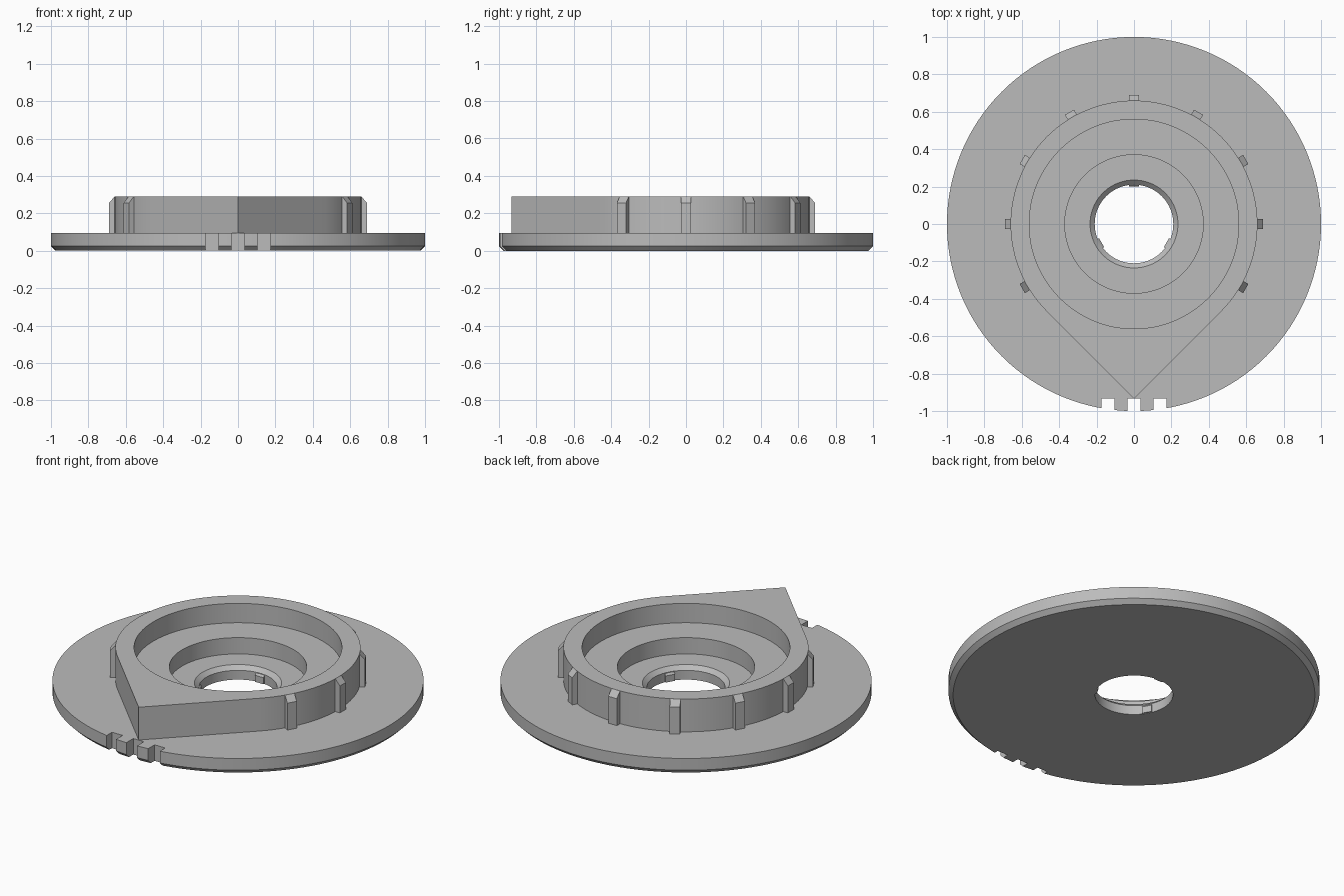
import bpy
import bmesh
from math import cos, sin, radians, pi, tau

SEGMENTS = 128
RING_R = 0.66

cube = bpy.data.objects.get("Cube")
if cube:
    bpy.data.objects.remove(cube, do_unlink=True)

grey = bpy.data.materials.new("light_grey")
grey.use_nodes = True
colour = (0.5, 0.5, 0.5, 1)
grey.diffuse_color = colour
grey.node_tree.nodes["Principled BSDF"].inputs["Base Color"].default_value = colour


def make_object(name, bm):
    bmesh.ops.recalc_face_normals(bm, faces=bm.faces)
    mesh = bpy.data.meshes.new(name)
    bm.to_mesh(mesh)
    bm.free()
    mesh.materials.append(grey)
    obj = bpy.data.objects.new(name, mesh)
    bpy.context.collection.objects.link(obj)
    return obj


def smooth(obj):
    bpy.ops.object.select_all(action='DESELECT')
    obj.select_set(True)
    bpy.context.view_layer.objects.active = obj
    bpy.ops.object.shade_smooth_by_angle(angle=radians(25))


def lathe(name, profile):
    """Revolve a closed (radius, z) profile; a radius may be a function of angle."""
    bm = bmesh.new()
    rings = []
    for i in range(SEGMENTS):
        a = tau * i / SEGMENTS
        ring = []
        for r, z in profile:
            r = r(a) if callable(r) else r
            ring.append(bm.verts.new((r * cos(a), r * sin(a), z)))
        rings.append(ring)
    n = len(profile)
    for i in range(SEGMENTS):
        p, q = rings[i], rings[(i + 1) % SEGMENTS]
        for j in range(n):
            k = (j + 1) % n
            bm.faces.new((p[j], q[j], q[k], p[k]))
    return make_object(name, bm)


def radial_block(name, profile, width, angle):
    """Prism with a (radius, z) side outline, standing at an angle round the axis."""
    bm = bmesh.new()
    a = radians(angle)
    sides = [[bm.verts.new((r * cos(a) - t * sin(a), r * sin(a) + t * cos(a), z))
              for r, z in profile] for t in (-width / 2, width / 2)]
    for side in sides:
        bm.faces.new(side)
    n = len(profile)
    for j in range(n):
        k = (j + 1) % n
        bm.faces.new((sides[0][j], sides[0][k], sides[1][k], sides[1][j]))
    return make_object(name, bm)


def teardrop(a):
    """Circle whose two tangents meet in a point at the front."""
    off_front = abs(a - 1.5 * pi)
    if off_front < pi / 4:
        return RING_R / cos(pi / 4 - off_front)
    return RING_R


# Base plate with chamfered underside and centre hole
plate = lathe("base_plate", [(0.21, 0), (0.975, 0), (1, 0.025), (1, 0.095),
                             (0.37, 0.095), (0.37, 0.078), (0.235, 0.078), (0.21, 0.055)])

# Three square notches in the front edge
bm = bmesh.new()
for x in (-0.14, 0, 0.14):
    made = bmesh.ops.create_cube(bm, size=1)["verts"]
    bmesh.ops.scale(bm, vec=(0.07, 0.2, 0.4), verts=made)
    bmesh.ops.translate(bm, vec=(x, -1.034, 0), verts=made)
cutter = make_object("notch_cutter", bm)
cut = plate.modifiers.new("notches", 'BOOLEAN')
cut.operation = 'DIFFERENCE'
cut.solver = 'EXACT'
cut.object = cutter
bpy.context.view_layer.objects.active = plate
bpy.ops.object.modifier_apply(modifier=cut.name)
bpy.data.objects.remove(cutter, do_unlink=True)
smooth(plate)

# Pointed housing with a stepped recess
housing = lathe("pointer_housing", [(teardrop, 0.095), (teardrop, 0.29), (0.56, 0.29),
                                    (0.56, 0.175), (0.37, 0.175), (0.37, 0.095)])
smooth(housing)

# Grip ribs round the housing, with sloped tops
rib = [(0.65, 0.095), (0.69, 0.095), (0.69, 0.255), (0.66, 0.29), (0.65, 0.285)]
for i, angle in enumerate(range(-30, 211, 30)):
    radial_block(f"grip_rib_{i + 1}", rib, 0.056, angle)

# Small retaining tabs inside the centre hole
tab = [(0.215, 0.001), (0.2, 0.001), (0.2, 0.04), (0.215, 0.058)]
for i, angle in enumerate((90, 210, 330)):
    radial_block(f"hole_tab_{i + 1}", tab, 0.055, angle)
